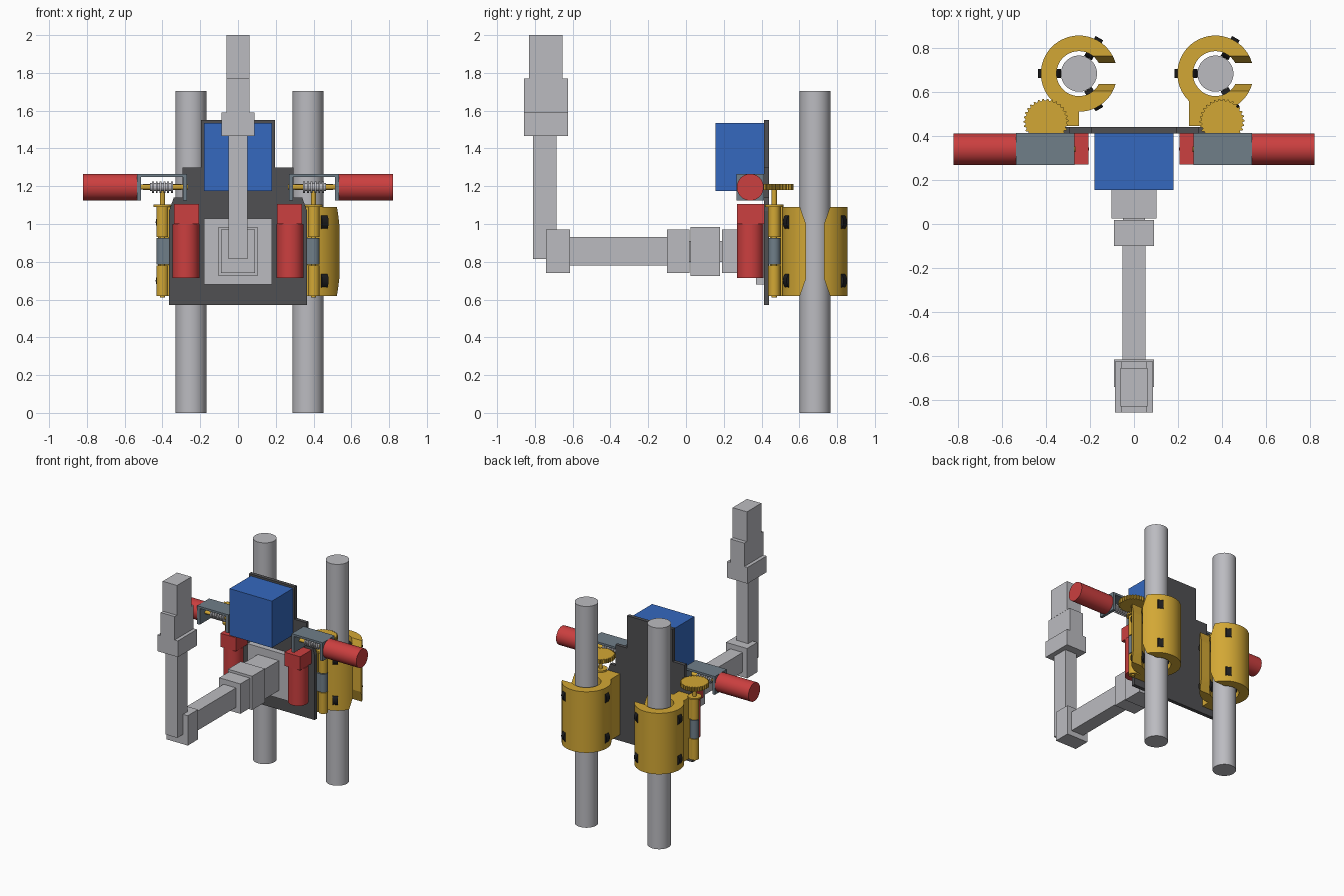
import bpy, bmesh, math
from mathutils import Matrix, Vector

cube = bpy.data.objects.get("Cube")
if cube:
    bpy.data.objects.remove(cube, do_unlink=True)


def material(name, r, g, b):
    m = bpy.data.materials.new(name)
    m.use_nodes = True
    m.diffuse_color = (r, g, b, 1)
    m.node_tree.nodes["Principled BSDF"].inputs["Base Color"].default_value = (r, g, b, 1)
    return m


SILVER = material("light grey", 0.50, 0.50, 0.53)
GOLD = material("golden yellow", 0.65, 0.39, 0.035)
RED = material("red", 0.60, 0.05, 0.05)
BLUE = material("blue", 0.035, 0.14, 0.52)
DARK = material("dark grey", 0.08, 0.08, 0.085)
SLATE = material("slate grey", 0.16, 0.21, 0.25)
BLACK = material("black", 0.013, 0.013, 0.014)


def finish(name, bm, mat, smooth=False):
    bmesh.ops.recalc_face_normals(bm, faces=bm.faces)
    mesh = bpy.data.meshes.new(name)
    bm.to_mesh(mesh)
    bm.free()
    if mat:
        mesh.materials.append(mat)
    ob = bpy.data.objects.new(name, mesh)
    bpy.context.collection.objects.link(ob)
    if smooth:
        shade(ob)
    return ob


def shade(ob):
    bpy.ops.object.select_all(action="DESELECT")
    ob.select_set(True)
    bpy.context.view_layer.objects.active = ob
    bpy.ops.object.shade_smooth_by_angle(angle=math.radians(35))


def box(name, xs, ys, zs, mat):
    """Box between low and high limits on each axis, in any order."""
    spans = [sorted(s) for s in (xs, ys, zs)]
    mid = Vector([(a + b) / 2 for a, b in spans])
    size = [b - a for a, b in spans]
    bm = bmesh.new()
    bmesh.ops.create_cube(bm, size=1, matrix=Matrix.Translation(mid) @ Matrix.Diagonal((*size, 1)))
    return finish(name, bm, mat)


def rod(name, a, b, radius, mat, sides=40):
    """Cylinder from point a to point b."""
    a, b = Vector(a), Vector(b)
    turn = (b - a).to_track_quat("Z", "Y").to_matrix().to_4x4()
    bm = bmesh.new()
    bmesh.ops.create_cone(bm, cap_ends=True, segments=sides, radius1=radius, radius2=radius,
                          depth=(b - a).length, matrix=Matrix.Translation((a + b) / 2) @ turn)
    return finish(name, bm, mat, True)


def prism(name, points, offset, mat):
    """Outline of 3D points extruded by an offset."""
    bm = bmesh.new()
    face = bm.faces.new([bm.verts.new(p) for p in points])
    out = bmesh.ops.extrude_face_region(bm, geom=[face])
    bmesh.ops.translate(bm, vec=offset, verts=[v for v in out["geom"] if isinstance(v, bmesh.types.BMVert)])
    return finish(name, bm, mat)


def cut(ob, cutter):
    cutter.hide_render = True
    mod = ob.modifiers.new("cut", "BOOLEAN")
    mod.object, mod.operation, mod.solver = cutter, "DIFFERENCE", "EXACT"
    bpy.context.view_layer.objects.active = ob
    bpy.ops.object.modifier_apply(modifier=mod.name)
    bpy.data.objects.remove(cutter, do_unlink=True)


# Stepped back plate
half = [(0.365, 0.57), (0.365, 1.07), (0.34, 1.14), (0.295, 1.14), (0.295, 1.3), (0.195, 1.3), (0.195, 1.55)]
outline = half + [(-x, z) for x, z in reversed(half)]
prism("back_plate", [(x, 0.412, z) for x, z in outline], (0, 0.028, 0), DARK)

# Control box and arm mount
box("control_box", (-0.18, 0.18), (0.155, 0.412), (1.175, 1.535), BLUE)
box("arm_mount", (-0.18, 0.18), (0.37, 0.412), (0.68, 1.03), SILVER)

# Arm: half width, y span, z span
arm = {
    "shoulder_base": (0.09, (0.19, 0.37), (0.74, 0.97)),
    "shoulder_core": (0.05, (0.0, 0.2), (0.80, 0.91)),
    "shoulder_joint": (0.103, (0.025, 0.18), (0.725, 0.985)),
    "upper_arm_joint": (0.09, (-0.10, 0.018), (0.74, 0.97)),
    "upper_arm": (0.053, (-0.615, -0.10), (0.78, 0.93)),
    "elbow_joint": (0.09, (-0.74, -0.615), (0.74, 0.97)),
    "forearm": (0.05, (-0.81, -0.685), (0.815, 1.465)),
    "wrist_collar": (0.087, (-0.857, -0.625), (1.465, 1.59)),
    "wrist": (0.06, (-0.857, -0.625), (1.59, 1.77)),
    "hand": (0.061, (-0.83, -0.655), (1.77, 2.0)),
}
for name, (w, ys, zs) in arm.items():
    box(name, (-w, w), ys, zs, SILVER)

POLE_Y, LOW, HIGH = 0.683, 0.62, 1.09


def clamp(side, cx):
    """Pole with an open ring clamp and its rollers; both rings open towards +x."""
    rod(side + "_pole", (cx, POLE_Y, 0), (cx, POLE_Y, 1.705), 0.082, SILVER, 48)
    ring = rod(side + "_clamp_ring", (cx, POLE_Y, LOW), (cx, POLE_Y, HIGH), 0.173, GOLD, 64)
    cut(ring, rod("bore", (cx, POLE_Y, 0.5), (cx, POLE_Y, 1.2), 0.102, None, 64))
    # Opening flares at the top and bottom
    edge = [(0.083, LOW - 0.01), (0.048, 0.71), (0.048, 1.0), (0.083, HIGH + 0.01)]
    loop = edge + [(-y, z) for y, z in reversed(edge)]
    cut(ring, prism("opening", [(cx, POLE_Y + y, z) for y, z in loop], (0.3, 0, 0), None))
    shade(ring)
    for i, angle in enumerate((60, 180, 300)):
        a = math.radians(angle)
        out, along = Vector((math.cos(a), math.sin(a), 0)), Vector((-math.sin(a), math.cos(a), 0))
        for j, z in enumerate((0.70, 1.01)):
            mid = Vector((cx, POLE_Y, z)) + out * 0.134
            rod(f"{side}_roller_{i}_{j}", mid - along * 0.02, mid + along * 0.02, 0.052, BLACK, 24)


def gear(name, cx, cy, z0, z1, radius, teeth):
    points = []
    for k in range(teeth * 4):
        r = radius if k % 4 < 2 else radius - 0.009
        a = math.tau * k / (teeth * 4)
        points.append((cx + r * math.cos(a), cy + r * math.sin(a), z0))
    prism(name, points, (0, 0, z1 - z0), GOLD)


def drive(side, s):
    """Hinge, worm drive and motors on one side; s is the sign of x."""
    hx, hy = 0.4 * s, 0.467
    # Clamp arm and hinge barrel
    box(side + "_clamp_arm", (0.25 * s, 0.37 * s), (0.445, 0.565), (LOW, HIGH), GOLD)
    for part, z0, z1 in (("lower", LOW, 0.78), ("upper", 0.93, HIGH)):
        rod(f"{side}_{part}_hinge_barrel", (hx, hy, z0), (hx, hy, z1), 0.032, GOLD, 24)
        box(f"{side}_{part}_hinge_web", (0.36 * s, hx), (0.45, 0.497), (z0, z1), GOLD)
    rod(side + "_hinge_knuckle", (hx, hy, 0.785), (hx, hy, 0.925), 0.032, SLATE, 24)
    box(side + "_knuckle_web", (0.34 * s, hx), (0.436, 0.475), (0.785, 0.925), SLATE)
    rod(side + "_hinge_flange", (hx, hy, HIGH), (hx, hy, 1.102), 0.048, GOLD, 24)
    # Worm gear and shaft
    rod(side + "_gear_shaft", (hx, hy, 0.61), (hx, hy, 1.19), 0.014, GOLD, 20)
    gear(side + "_worm_gear", hx, hy, 1.18, 1.212, 0.102, 30)
    # Worm drive bracket, open at front and back
    my, mz = 0.34, 1.195
    box(side + "_bracket_top", (0.27 * s, 0.535 * s), (0.267, 0.413), (1.25, 1.266), SLATE)
    for part, x0, x1 in (("inner", 0.27, 0.292), ("outer", 0.513, 0.535)):
        box(f"{side}_bracket_{part}_end", (x0 * s, x1 * s), (0.267, 0.413), (1.125, 1.266), SLATE)
    rod(side + "_worm_shaft", (0.265 * s, my, mz), (0.54 * s, my, mz), 0.013, GOLD, 20)
    rod(side + "_worm_core", (0.345 * s, my, mz), (0.465 * s, my, mz), 0.021, SILVER, 20)
    for k in range(6):
        x = 0.35 + k * 0.02
        rod(f"{side}_worm_thread_{k}", ((x - 0.005) * s, my, mz), ((x + 0.005) * s, my, mz), 0.03, SILVER, 24)
    # Motors
    rod(side + "_drive_motor", (0.535 * s, my, mz), (0.82 * s, my, mz), 0.071, RED)
    rod(side + "_plate_motor", (0.276 * s, my, 0.715), (0.276 * s, my, 1.0), 0.071, RED)
    box(side + "_plate_motor_head", (0.207 * s, 0.34 * s), (0.27, 0.412), (1.0, 1.105), RED)


clamp("right", -0.25)
clamp("left", 0.37)
drive("right", -1)
drive("left", 1)
